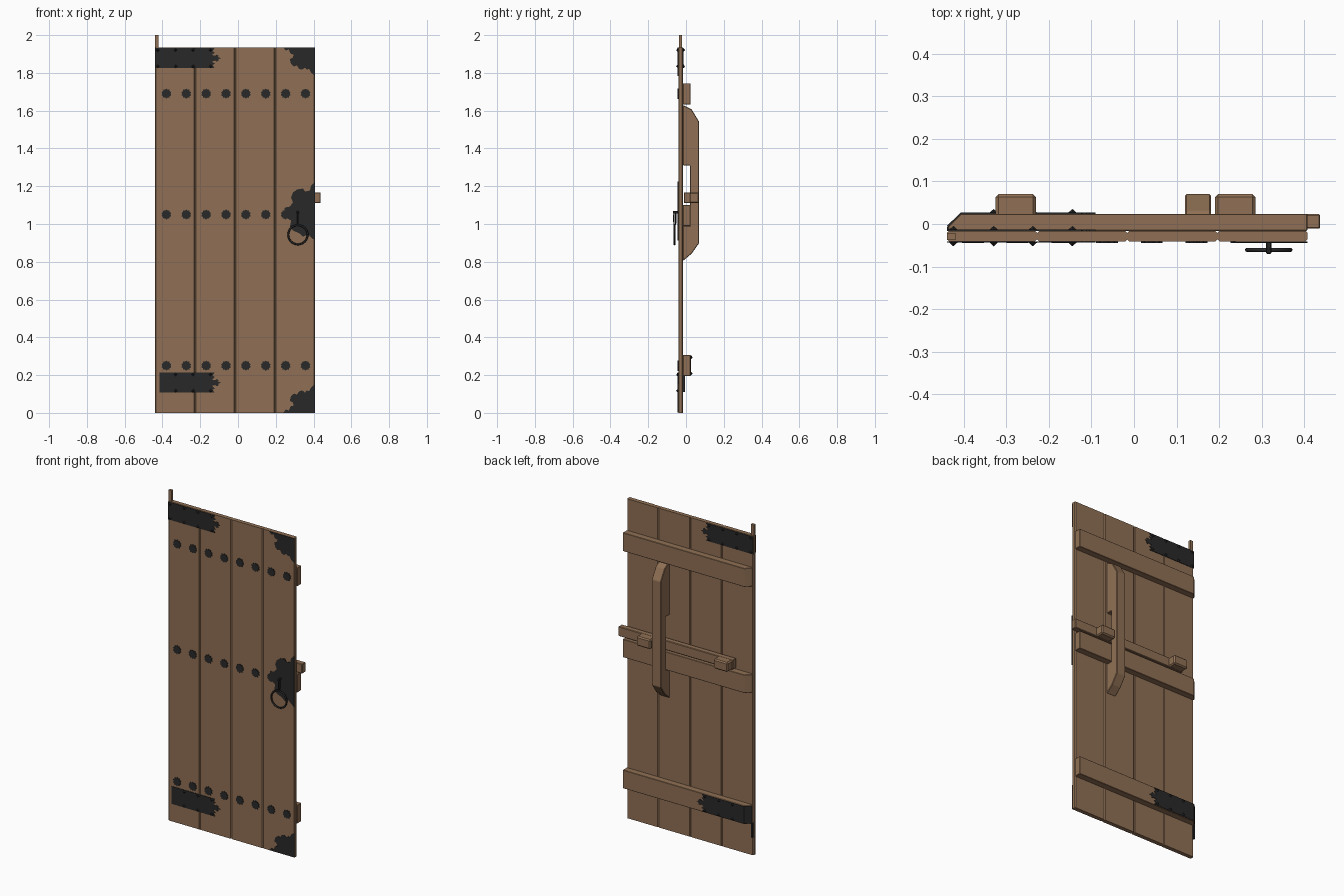
import bpy, bmesh, math
from mathutils import Vector, Matrix

if "Cube" in bpy.data.objects:
    bpy.data.objects.remove(bpy.data.objects["Cube"])


def material(name, rgb):
    m = bpy.data.materials.new(name)
    m.diffuse_color = (*rgb, 1)
    m.use_nodes = True
    m.node_tree.nodes["Principled BSDF"].inputs["Base Color"].default_value = m.diffuse_color
    return m


WOOD = material("brown wood", (0.28, 0.163, 0.09))
IRON = material("dark iron", (0.022, 0.022, 0.022))


def finish(bm, name, mat, bevel=0):
    bmesh.ops.recalc_face_normals(bm, faces=bm.faces)
    me = bpy.data.meshes.new(name)
    bm.to_mesh(me)
    bm.free()
    me.materials.append(mat)
    ob = bpy.data.objects.new(name, me)
    bpy.context.collection.objects.link(ob)
    if bevel:
        mod = ob.modifiers.new("bevel", 'BEVEL')
        mod.width = bevel
        mod.segments = 1
    return ob


def prism(name, pts, axis, lo, hi, mat, bevel=0):
    """Extrude a 2D outline along an axis, from lo to hi."""
    place = {'x': lambda a, b: (lo, a, b), 'y': lambda a, b: (a, lo, b),
             'z': lambda a, b: (a, b, lo)}[axis]
    step = {'x': (1, 0, 0), 'y': (0, 1, 0), 'z': (0, 0, 1)}[axis]
    bm = bmesh.new()
    f = bm.faces.new([bm.verts.new(place(*p)) for p in pts])
    ext = bmesh.ops.extrude_face_region(bm, geom=[f], use_keep_orig=True)
    verts = [g for g in ext['geom'] if isinstance(g, bmesh.types.BMVert)]
    bmesh.ops.translate(bm, verts=verts, vec=Vector(step) * (hi - lo))
    return finish(bm, name, mat, bevel)


def box(name, x, y, z, mat, bevel=0):
    return prism(name, [(x[0], y[0]), (x[1], y[0]), (x[1], y[1]), (x[0], y[1])],
                 'z', z[0], z[1], mat, bevel)


def loop_ring(name, centre, rx, rz, tube, n=32, m=8, across=False):
    """Ring standing upright, in the XZ plane or (across) the YZ plane."""
    bm = bmesh.new()
    rows = []
    for i in range(n):
        a = 2 * math.pi * i / n
        row = []
        for j in range(m):
            b = 2 * math.pi * j / m
            u = (rx + tube * math.cos(b)) * math.cos(a)
            w = (rz + tube * math.cos(b)) * math.sin(a)
            d = tube * math.sin(b)
            p = (d, u, w) if across else (u, d, w)
            row.append(bm.verts.new(Vector(centre) + Vector(p)))
        rows.append(row)
    for i in range(n):
        for j in range(m):
            p, q = rows[i], rows[(i + 1) % n]
            bm.faces.new((p[j], q[j], q[(j + 1) % m], p[(j + 1) % m]))
    ob = finish(bm, name, IRON)
    for f in ob.data.polygons:
        f.use_smooth = True
    return ob


F, B = -0.041, -0.016          # front and back faces of the planks
BAT = 0.024                    # back face of the battens

# planks with chamfered edges
W, C = 0.212, 0.005
for i in range(4):
    a = -0.44 + i * W
    b = a + W
    prism("plank", [(a, F + C), (a + C, F), (b - C, F), (b, F + C), (b, B - C),
                    (b - C, B), (a + C, B), (a, B - C)], 'z', 0, 1.935, WOOD)

# pivot peg on the hinge side
box("pivot_peg", (-0.44, -0.42), (-0.038, -0.021), (1.93, 2.0), WOOD)

# battens, sloped at the hinge end
for lo, hi in ((0.196, 0.307), (0.99, 1.10), (1.633, 1.745)):
    prism("batten", [(-0.437, B), (-0.437, -0.006), (-0.407, BAT), (0.408, BAT), (0.408, B)],
          'z', lo, hi, WOOD, 0.002)

# sliding bolt with two knobs, and its guard
box("bolt", (-0.33, 0.438), (-0.011, 0.023), (1.11, 1.168), WOOD, 0.003)
for a in (-0.326, 0.191):
    box("bolt_knob", (a, a + 0.095), (0.015, 0.07), (1.11, 1.168), WOOD, 0.007)
prism("bolt_guard", [(B, 1.63), (0.03, 1.607), (0.07, 1.54), (0.07, 0.90), (0.03, 0.843),
                     (B, 0.805), (B, 0.99), (0.022, 0.99), (0.022, 1.31), (B, 1.31)],
      'x', 0.12, 0.181, WOOD, 0.003)


# hinge straps with a leaf-shaped tip
def rivet(x, y, z, side):
    bm = bmesh.new()
    bmesh.ops.create_cone(bm, segments=4, radius1=0.01, radius2=0, depth=0.009, cap_ends=True,
                          matrix=Matrix.Translation((x, y + side * 0.004, z))
                          @ Matrix.Rotation(-side * math.pi / 2, 4, 'X'))
    finish(bm, "hinge_rivet", IRON)


def strap(x0, zc, y, side, rivets):
    half = [(x0, 0.053), (-0.124, 0.053), (-0.135, 0.037), (-0.122, 0.03), (-0.138, 0.017),
            (-0.121, 0.013), (-0.112, 0.019), (-0.103, 0.014), (-0.105, 0.006), (-0.09, 0.0)]
    pts = half + [(x, -z) for x, z in reversed(half[:-1])]
    prism("hinge_strap", [(x, z + zc) for x, z in pts], 'y', y, y + side * 0.003, IRON)
    for x in rivets:
        for dz in (-0.043, 0.043):
            rivet(x, y + side * 0.003, zc + dz, side)


RIV = (-0.33, -0.238, -0.145)
strap(-0.44, 1.878, F, -1, (-0.425,) + RIV)
strap(-0.44, 1.878, B, 1, (-0.425,) + RIV)
strap(-0.415, 0.16, F, -1, RIV)
strap(-0.407, 0.2515, BAT, 1, RIV)
# strap fold over the sloped batten end, and edge clip below it
prism("hinge_fold", [(-0.437, -0.006), (-0.407, BAT), (-0.407, BAT + 0.003), (-0.44, -0.004)],
      'z', 0.1985, 0.3045, IRON)
box("hinge_clip", (-0.44, -0.432), (B, -0.006), (0.11, 0.198), IRON)

# scalloped studs in three rows
for z, count in ((0.25, 8), (1.05, 7), (1.69, 8)):
    for i in range(count):
        x = -0.379 + i * 0.1052
        pts = []
        for k in range(20):
            r = 0.027 if k % 2 else 0.022
            t = math.pi * k / 10
            pts.append((x + r * math.cos(t), z + r * math.sin(t)))
        prism("stud", pts, 'y', F, F - 0.004, IRON)

# corner plates: offsets from the door corner
corner = [(0, 0), (.168, 0), (.155, .016), (.139, .01), (.13, .032), (.113, .037), (.118, .053),
          (.134, .062), (.128, .085), (.112, .1), (.096, .095), (.085, .112), (.069, .117),
          (.053, .106), (.043, .117), (.032, .112), (.021, .133), (0, .15)]
for z0, s in ((0.002, 1), (1.934, -1)):
    prism("corner_plate", [(0.408 - a, z0 + s * b) for a, b in corner], 'y', F, F - 0.003, IRON)

# lock plate: offsets from the door edge, with heights
lock = [(0, 1.225), (.021, 1.203), (.027, 1.177), (.053, 1.172), (.064, 1.188), (.095, 1.183),
        (.117, 1.167), (.127, 1.14), (.117, 1.114), (.134, 1.092), (.16, 1.087), (.165, 1.06),
        (.154, 1.034), (.127, 1.018), (.133, .986), (.117, .965), (.08, .949), (.064, .933),
        (.037, .944), (.021, .928), (0, .912)]
prism("lock_plate", [(0.408 - a, z) for a, z in lock], 'y', F, F - 0.004, IRON)

# pull ring hung from a staple
loop_ring("pull_ring", (0.317, -0.061, 0.943), 0.051, 0.051, 0.005)
loop_ring("ring_shackle", (0.317, -0.059, 1.03), 0.006, 0.036, 0.004, n=20, across=True)
box("ring_staple", (0.311, 0.323), (-0.07, F), (1.056, 1.068), IRON, 0.002)
